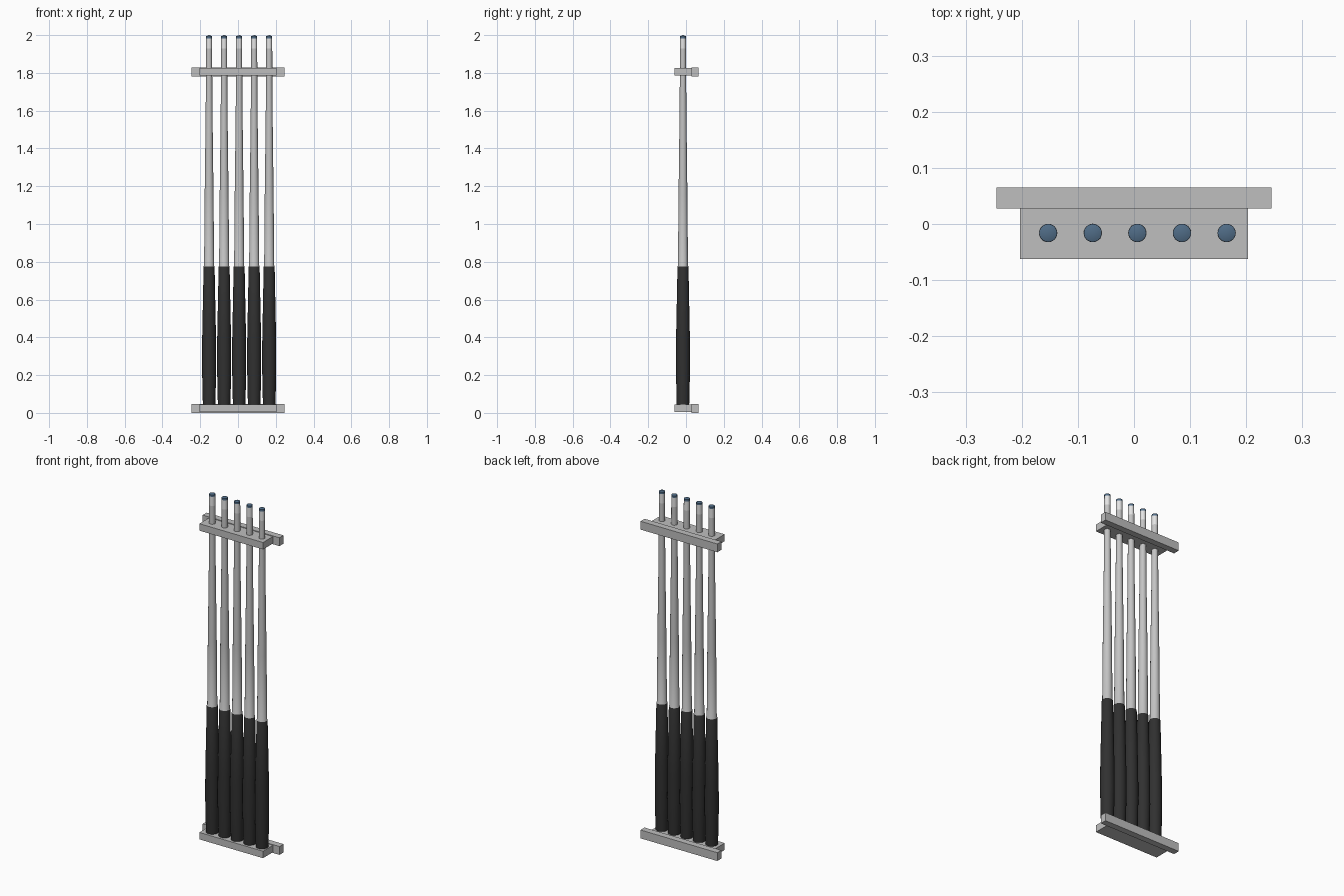
import bpy, bmesh, math

if "Cube" in bpy.data.objects:
    bpy.data.objects.remove(bpy.data.objects["Cube"])


def material(name, rgb):
    m = bpy.data.materials.new(name)
    m.diffuse_color = (*rgb, 1)
    m.use_nodes = True
    m.node_tree.nodes["Principled BSDF"].inputs["Base Color"].default_value = m.diffuse_color
    return m


RACK = material("rack_grey", (0.52, 0.52, 0.52))
SHAFT = material("shaft_grey", (0.55, 0.55, 0.55))
FERRULE = material("ferrule_white", (0.78, 0.78, 0.78))
BUTT = material("butt_black", (0.03, 0.03, 0.03))
TIP = material("tip_blue", (0.08, 0.15, 0.24))


def box(name, lo, hi, mat):
    mid = [(a + b) / 2 for a, b in zip(lo, hi)]
    bpy.ops.mesh.primitive_cube_add(size=1, location=mid)
    ob = bpy.context.object
    ob.name = name
    ob.scale = [b - a for a, b in zip(lo, hi)]
    bpy.ops.object.transform_apply(location=False, rotation=False, scale=True)
    ob.data.materials.append(mat)


# Two rack bars: a shelf in front of a longer wall rail
for label, z in (("lower", 0.0), ("upper", 1.781)):
    box(label + "_shelf", (-0.203, -0.062, z + 0.004), (0.203, 0.028, z + 0.044), RACK)
    box(label + "_wall_rail", (-0.245, 0.028, z), (0.245, 0.065, z + 0.048), RACK)

# Cue profile: (radius, height, material slot of the band above)
PROFILE = [(0.033, 0.042, 0), (0.035, 0.12, 0), (0.0375, 0.25, 0),
           (0.0365, 0.40, 0), (0.029, 0.775, 1), (0.0265, 0.78, 1),
           (0.0235, 1.15, 1), (0.0185, 1.55, 1), (0.0165, 1.80, 1),
           (0.0163, 1.93, 2), (0.0160, 1.983, 3), (0.0160, 1.994, 3)]
SIDES = 24


def cue(name, x, y):
    bm = bmesh.new()
    rings = []
    for r, z, _ in PROFILE:
        rings.append([bm.verts.new((r * math.cos(2 * math.pi * i / SIDES),
                                    r * math.sin(2 * math.pi * i / SIDES), z))
                      for i in range(SIDES)])
    bm.faces.new(rings[0][::-1])
    for k in range(len(rings) - 1):
        for i in range(SIDES):
            j = (i + 1) % SIDES
            f = bm.faces.new((rings[k][i], rings[k][j], rings[k + 1][j], rings[k + 1][i]))
            f.material_index = PROFILE[k][2]
    # Shallow cone on the tip
    apex = bm.verts.new((0, 0, 2.0))
    for i in range(SIDES):
        f = bm.faces.new((rings[-1][i], rings[-1][(i + 1) % SIDES], apex))
        f.material_index = 3
    me = bpy.data.meshes.new(name)
    bm.to_mesh(me)
    bm.free()
    for m in (BUTT, SHAFT, FERRULE, TIP):
        me.materials.append(m)
    ob = bpy.data.objects.new(name, me)
    ob.location = (x, y, 0)
    bpy.context.collection.objects.link(ob)
    bpy.ops.object.select_all(action='DESELECT')
    ob.select_set(True)
    bpy.context.view_layer.objects.active = ob
    bpy.ops.object.shade_smooth_by_angle(angle=math.radians(30))


# Five cues in a row
for n in range(5):
    cue(f"cue_{n + 1}", 0.006 + (n - 2) * 0.0795, -0.016)
